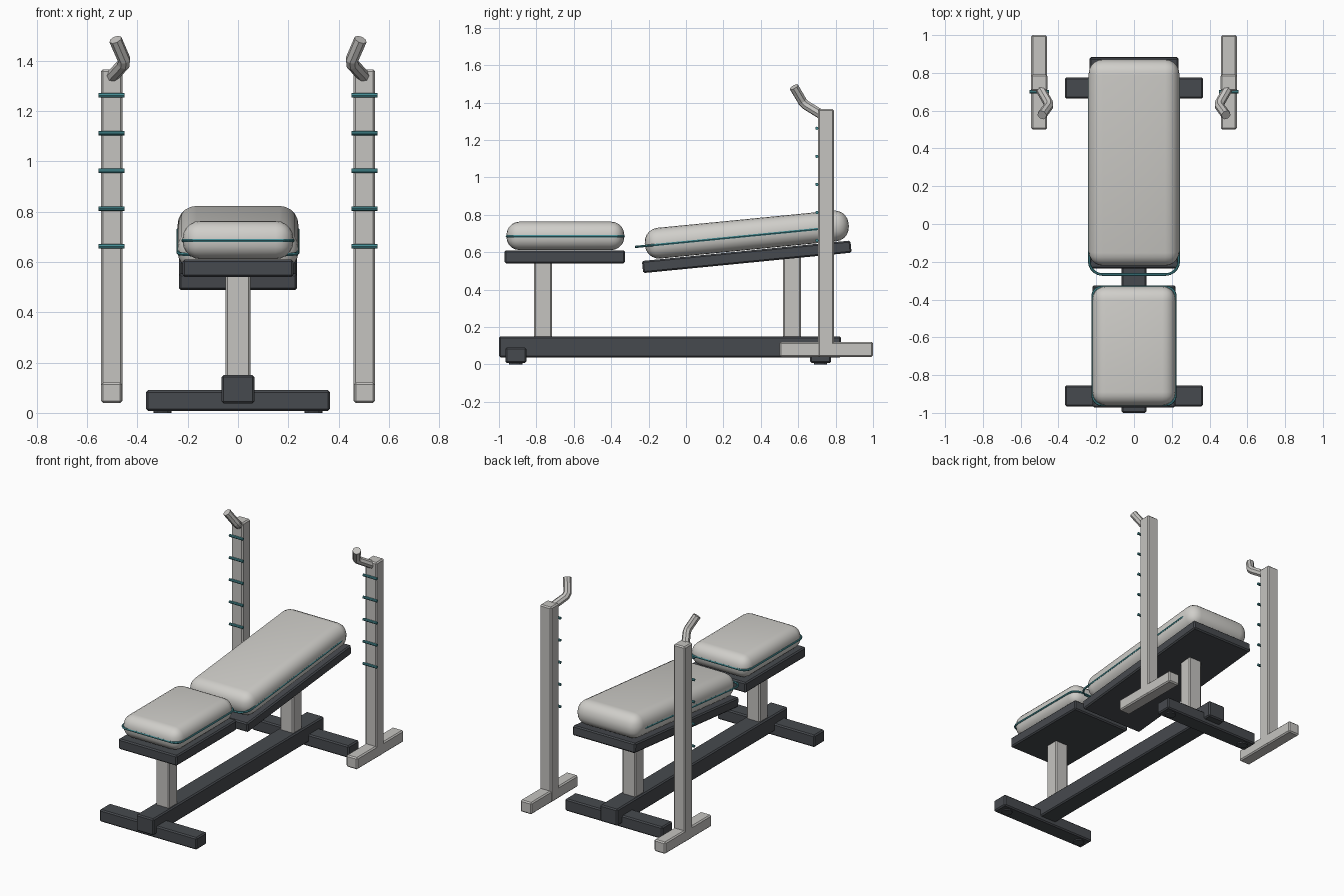
import bpy
import bmesh
import math
from mathutils import Matrix, Vector

default = bpy.data.objects.get("Cube")
if default:
    bpy.data.objects.remove(default, do_unlink=True)

TILT = math.radians(5.6)


def material(name, r, g, b):
    m = bpy.data.materials.new(name)
    m.use_nodes = True
    m.diffuse_color = (r, g, b, 1)
    bsdf = m.node_tree.nodes["Principled BSDF"]
    bsdf.inputs["Base Color"].default_value = (r, g, b, 1)
    bsdf.inputs["Roughness"].default_value = 0.6
    return m


DARK = material("charcoal steel", 0.062, 0.068, 0.077)
STEEL = material("light grey steel", 0.56, 0.55, 0.53)
PADDING = material("pale padding", 0.63, 0.62, 0.59)
TEAL = material("teal trim", 0.06, 0.26, 0.29)


def add(name, data, mat, loc=(0, 0, 0), tilt=0):
    obj = bpy.data.objects.new(name, data)
    bpy.context.scene.collection.objects.link(obj)
    data.materials.append(mat)
    obj.location = loc
    obj.rotation_euler.x = tilt
    return obj


def box(name, mat, size, loc, bevel=0.008, segments=1, tilt=0, smooth=False):
    """Bevelled box given by full size and centre."""
    bm = bmesh.new()
    bmesh.ops.create_cube(bm, size=1)
    bmesh.ops.scale(bm, vec=size, verts=bm.verts)
    bmesh.ops.bevel(bm, geom=bm.edges[:], offset=bevel, segments=segments,
                    profile=0.5, affect='EDGES')
    for f in bm.faces:
        f.smooth = smooth
    mesh = bpy.data.meshes.new(name)
    bm.to_mesh(mesh)
    bm.free()
    return add(name, mesh, mat, loc, tilt)


def rod(name, mat, radius, depth, loc, axis='Z', sides=12):
    bm = bmesh.new()
    turn = Matrix.Rotation(math.pi / 2, 4, 'Y') if axis == 'X' else Matrix()
    bmesh.ops.create_cone(bm, cap_ends=True, segments=sides, radius1=radius,
                          radius2=radius, depth=depth, matrix=turn)
    mesh = bpy.data.meshes.new(name)
    bm.to_mesh(mesh)
    bm.free()
    return add(name, mesh, mat, loc)


def tube(name, mat, points, radius, loc=(0, 0, 0), tilt=0, closed=False, resolution=2):
    """Round tube along a polyline."""
    curve = bpy.data.curves.new(name, 'CURVE')
    curve.dimensions = '3D'
    curve.bevel_depth = radius
    curve.bevel_resolution = resolution
    curve.use_fill_caps = not closed
    spline = curve.splines.new('POLY')
    spline.points.add(len(points) - 1)
    for p, co in zip(spline.points, points):
        p.co = (*co, 1)
    spline.use_cyclic_u = closed
    spline.use_smooth = False
    return add(name, curve, mat, loc, tilt)


def piping(name, half_x, half_y, corner, loc, tilt=0):
    """Rounded rectangle of thin trim around a cushion."""
    points = []
    for k, (sx, sy) in enumerate(((1, 1), (-1, 1), (-1, -1), (1, -1))):
        for i in range(6):
            a = math.pi / 2 * (k + i / 5)
            points.append((sx * (half_x - corner) + corner * math.cos(a),
                           sy * (half_y - corner) + corner * math.sin(a), 0))
    return tube(name, TEAL, points, 0.007, loc, tilt, closed=True, resolution=1)


# Bench frame
box("main_beam", DARK, (0.13, 1.83, 0.112), (0, -0.085, 0.094))
for end, y in (("front", -0.91), ("rear", 0.72)):
    box(end + "_foot", DARK, (0.73, 0.112, 0.082), (0, y, 0.049))
    for side, s in (("left", 1), ("right", -1)):
        rod(f"{end}_{side}_floor_pad", DARK, 0.035, 0.012, (s * 0.3, y, 0.006))
box("front_post", STEEL, (0.1, 0.095, 0.42), (0, -0.765, 0.345))
box("rear_post", STEEL, (0.1, 0.095, 0.45), (0, 0.567, 0.355))

# Boards under the cushions
box("seat_board", DARK, (0.44, 0.645, 0.07), (0, -0.648, 0.575))
box("back_board", DARK, (0.47, 1.12, 0.065), (0, 0.325, 0.575), tilt=TILT)

# Cushions with their piping
box("seat_cushion", PADDING, (0.44, 0.63, 0.152), (0, -0.645, 0.687),
    0.07, 5, smooth=True)
piping("seat_piping", 0.219, 0.312, 0.05, (0, -0.645, 0.685))
box("back_cushion", PADDING, (0.48, 1.095, 0.165), (0, 0.325, 0.694),
    0.075, 5, TILT, smooth=True)
piping("back_piping", 0.237, 0.55, 0.07, (0, 0.28, 0.682), TILT)

# Free-standing bar racks
for side, s in (("left", 1), ("right", -1)):
    x = s * 0.502
    box(side + "_rack_base", STEEL, (0.084, 0.5, 0.08), (x, 0.75, 0.08))
    box(side + "_rack_upright", STEEL, (0.086, 0.086, 1.325), (x, 0.748, 0.7025))
    for i in range(5):
        rod(f"{side}_rack_pin_{i + 1}", TEAL, 0.009, 0.104,
            (x, 0.7, 0.662 + 0.15 * i), 'X', 8)
    root = Vector((s * 0.502, 0.725, 1.335))
    elbow = Vector((s * 0.448, 0.63, 1.393))
    tip = Vector((s * 0.487, 0.577, 1.483))
    path = [root, elbow.lerp(root, 0.12), elbow.lerp(tip, 0.12), tip]
    tube(side + "_rack_hook", STEEL, path, 0.026)
